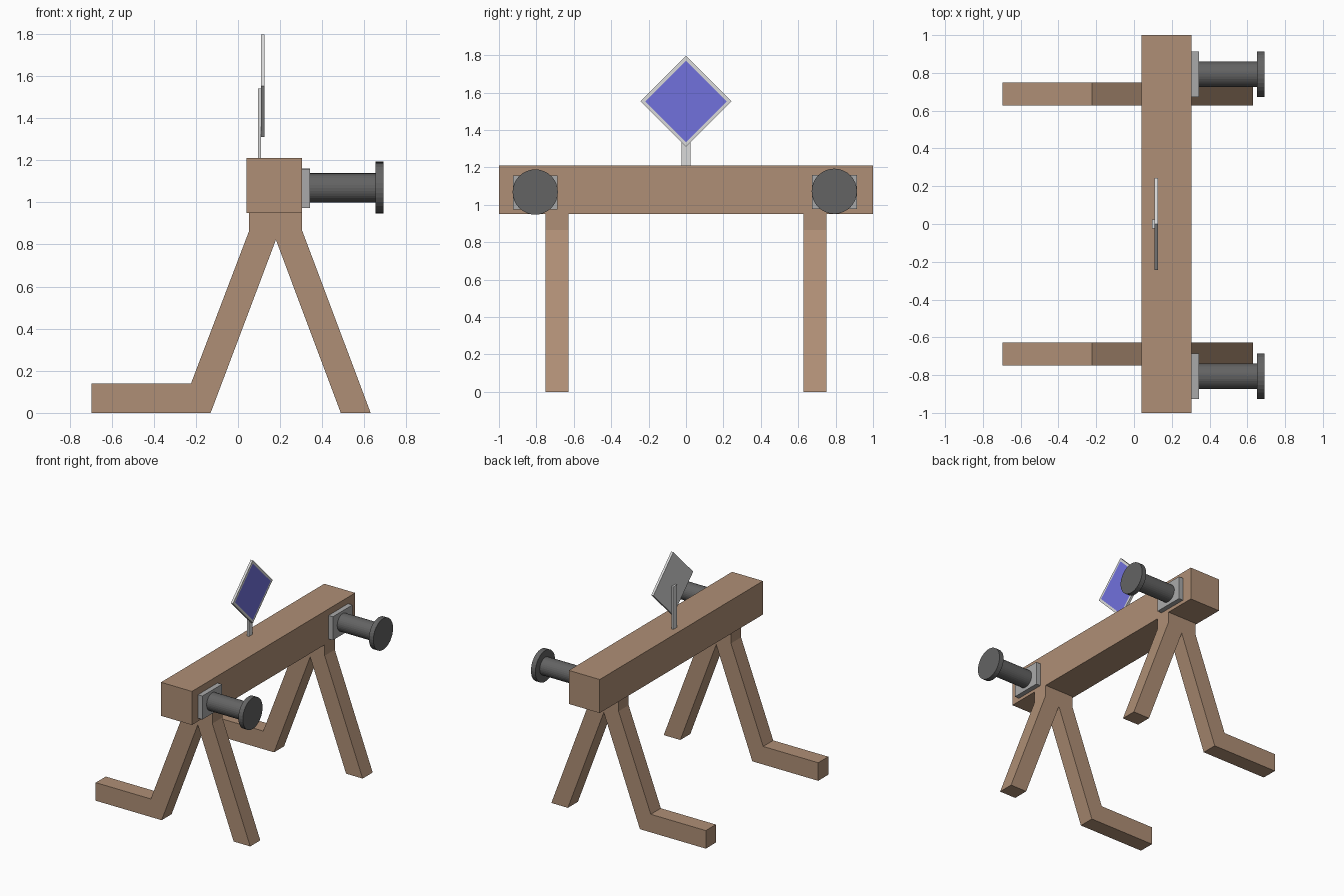
import bpy, bmesh, math
from mathutils import Matrix, Vector

if "Cube" in bpy.data.objects:
    bpy.data.objects.remove(bpy.data.objects["Cube"])


def material(name, rgb):
    m = bpy.data.materials.new(name)
    m.diffuse_color = (*rgb, 1)
    m.use_nodes = True
    m.node_tree.nodes["Principled BSDF"].inputs["Base Color"].default_value = m.diffuse_color
    return m


WOOD = material("wood brown", (0.43, 0.275, 0.18))
STEEL = material("plate grey", (0.40, 0.40, 0.40))
RUBBER = material("dark grey", (0.125, 0.125, 0.125))
FRAME = material("light grey", (0.70, 0.70, 0.70))
BLUE = material("panel blue", (0.165, 0.165, 0.72))


def finish(bm, name, *mats):
    bmesh.ops.recalc_face_normals(bm, faces=bm.faces)
    me = bpy.data.meshes.new(name)
    bm.to_mesh(me)
    bm.free()
    for m in mats:
        me.materials.append(m)
    ob = bpy.data.objects.new(name, me)
    bpy.context.collection.objects.link(ob)
    return ob


def box(name, lo, hi, mat):
    lo, hi = Vector(lo), Vector(hi)
    bm = bmesh.new()
    bmesh.ops.create_cube(bm, size=1, matrix=Matrix.Translation((lo + hi) / 2)
                          @ Matrix.Diagonal((*(hi - lo), 1)))
    return finish(bm, name, mat)


def prism(points, offset):
    """Extrude a flat outline along offset."""
    bm = bmesh.new()
    face = bm.faces.new([bm.verts.new(p) for p in points])
    ext = bmesh.ops.extrude_face_region(bm, geom=[face], use_keep_orig=True)
    bmesh.ops.translate(bm, vec=offset,
                        verts=[v for v in ext["geom"] if isinstance(v, bmesh.types.BMVert)])
    bmesh.ops.recalc_face_normals(bm, faces=bm.faces)
    return bm


def rod(name, x0, x1, y, z, r, mat):
    bm = bmesh.new()
    bmesh.ops.create_cone(bm, cap_ends=True, segments=32, radius1=r, radius2=r, depth=x1 - x0,
                          matrix=Matrix.Translation(((x0 + x1) / 2, y, z))
                          @ Matrix.Rotation(math.pi / 2, 4, "Y"))
    return finish(bm, name, mat)


# Long wooden beam
box("beam", (0.04, -1, 0.95), (0.305, 1, 1.21), WOOD)

# A-shaped legs, each with a long foot at the back
outline = [(0.053, 0.95), (0.053, 0.865), (-0.223, 0.14), (-0.695, 0.14), (-0.695, 0),
           (-0.13, 0), (0.18, 0.822), (0.488, 0), (0.63, 0), (0.305, 0.865), (0.305, 0.95)]
for side, y in (("front", -0.75), ("back", 0.627)):
    finish(prism([(x, y, z) for x, z in outline], (0, 0.123, 0)), side + "_leg", WOOD)

# Buffers: mounting plate, shaft and round head
for side, y, z in (("front", -0.806, 1.068), ("back", 0.793, 1.072)):
    box(side + "_buffer_plate", (0.305, y - 0.12, z - 0.094), (0.343, y + 0.12, z + 0.088), STEEL)
    rod(side + "_buffer_shaft", 0.343, 0.655, y, z, 0.068, RUBBER)
    rod(side + "_buffer_head", 0.652, 0.69, y, z, 0.121, RUBBER)

# Signal post and diamond sign with inset blue panel
box("sign_post", (0.094, -0.023, 1.21), (0.109, 0.023, 1.54), FRAME)
R, CZ = 0.244, 1.553
bm = prism([(0.109, y, CZ + z) for y, z in ((R, 0), (0, R), (-R, 0), (0, -R))], (0.018, 0, 0))
panel = max(bm.faces, key=lambda f: f.normal.x)
bmesh.ops.inset_region(bm, faces=[panel], thickness=0.026)
panel.material_index = 1
finish(bm, "diamond_sign", FRAME, BLUE)
